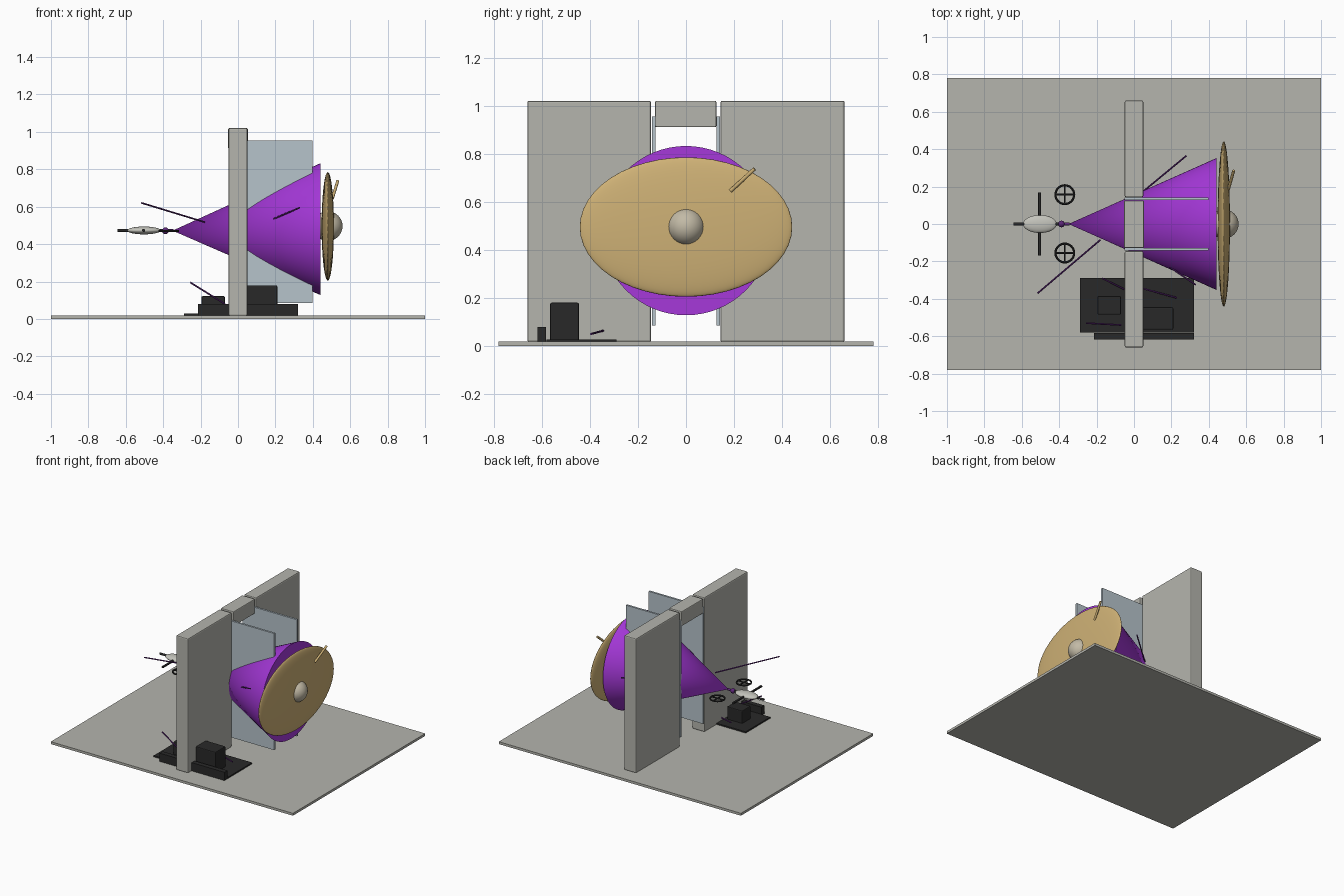
import bpy, math
from mathutils import Vector

if "Cube" in bpy.data.objects:
    bpy.data.objects.remove(bpy.data.objects["Cube"])


def colour(name, rgb):
    m = bpy.data.materials.new(name)
    m.diffuse_color = (*rgb, 1)
    m.use_nodes = True
    m.node_tree.nodes["Principled BSDF"].inputs["Base Color"].default_value = m.diffuse_color
    return m


STONE = colour("warm_grey", (0.46, 0.46, 0.42))
GLASS = colour("pale_blue_grey", (0.47, 0.55, 0.60))
PURPLE = colour("purple", (0.38, 0.04, 0.70))
DEEP = colour("dark_purple", (0.11, 0.02, 0.19))
TAN = colour("tan", (0.62, 0.44, 0.18))
BEIGE = colour("beige", (0.54, 0.49, 0.38))
SHIP = colour("light_grey", (0.55, 0.55, 0.50))
DARK = colour("charcoal", (0.022, 0.022, 0.022))


def finish(name, mat, smooth=False):
    o = bpy.context.object
    o.name = name
    o.data.materials.append(mat)
    if smooth:
        bpy.ops.object.shade_smooth_by_angle()
    return o


def box(name, mat, x, y, z, bevel=0.0):
    """Box from (min, max) ranges on each axis."""
    bpy.ops.mesh.primitive_cube_add(size=1, location=[sum(r) / 2 for r in (x, y, z)])
    o = finish(name, mat)
    o.scale = [r[1] - r[0] for r in (x, y, z)]
    bpy.ops.object.transform_apply(location=False, rotation=False)
    if bevel:
        b = o.modifiers.new("edge", 'BEVEL')
        b.width, b.segments = bevel, 2
    return o


def rod(name, mat, a, b, r, sides=12):
    a, b = Vector(a), Vector(b)
    d = b - a
    bpy.ops.mesh.primitive_cylinder_add(
        vertices=sides, radius=r, depth=d.length, location=(a + b) / 2,
        rotation=d.to_track_quat('Z', 'Y').to_euler())
    return finish(name, mat, True)


def ellipsoid(name, mat, loc, radii, seg=32):
    # poles lie on the x axis
    bpy.ops.mesh.primitive_uv_sphere_add(segments=seg, ring_count=seg // 2, radius=1,
                                         location=loc, rotation=(0, math.pi / 2, 0))
    bpy.ops.object.transform_apply(location=False, rotation=True, scale=False)
    o = finish(name, mat, True)
    o.scale = radii
    return o


# Ground slab, two walls with a lintel between, and side panels
box("ground_slab", STONE, (-1, 1), (-0.78, 0.78), (0, 0.018))
for side, lo, hi in (("front", -0.66, -0.145), ("back", 0.143, 0.66)):
    box(side + "_wall", STONE, (-0.05, 0.05), (lo, hi), (0.016, 1.02), 0.008)
box("lintel", STONE, (-0.053, 0.053), (-0.128, 0.126), (0.91, 1.02), 0.006)
for side, s in (("front", -1), ("back", 1)):
    box(side + "_panel", GLASS, (-0.05, 0.397), sorted((s * 0.127, s * 0.142)), (0.085, 0.955))

# Large cone with its tip at -x
bpy.ops.mesh.primitive_cone_add(vertices=64, radius1=0.352, radius2=0, depth=0.79,
                                location=(0.045, 0, 0.48), rotation=(0, -math.pi / 2, 0))
cone = finish("cone", PURPLE, True)
for v in cone.data.vertices:          # the tip sits slightly low
    if v.co.z > 0:
        v.co.x -= 0.008

# Oval dish, dome and mast
ellipsoid("oval_dish", TAN, (0.48, 0, 0.495), (0.033, 0.442, 0.29), 48)
ellipsoid("dome", BEIGE, (0.48, 0, 0.496), (0.079, 0.079, 0.079))
rod("dish_mast", TAN, (0.505, 0.185, 0.645), (0.533, 0.285, 0.737), 0.008)

# Small aircraft in front of the tip
ellipsoid("aircraft_body", SHIP, (-0.503, 0, 0.473), (0.09, 0.048, 0.021))
rod("aircraft_boom", DARK, (-0.645, 0, 0.473), (-0.40, 0, 0.473), 0.008)
rod("aircraft_wing", DARK, (-0.505, -0.168, 0.473), (-0.505, 0.168, 0.473), 0.008)
ellipsoid("tip_ball", DEEP, (-0.388, 0, 0.471), (0.018, 0.018, 0.018), 16)
rod("tip_link", DEEP, (-0.40, 0, 0.471), (-0.345, 0, 0.472), 0.008)

# Two flat rotors: ring with crossed spokes
for side, y in (("front", -0.155), ("back", 0.157)):
    c = Vector((-0.37, y, 0.47))
    bpy.ops.mesh.primitive_torus_add(major_radius=0.05, minor_radius=0.006,
                                     major_segments=32, minor_segments=8, location=c)
    finish(side + "_rotor_ring", DARK, True)
    for n, d in (("long", Vector((0.05, 0, 0))), ("cross", Vector((0, 0.05, 0)))):
        rod(f"{side}_rotor_{n}_spoke", DARK, c - d, c + d, 0.005, 8)

# Thin beams around the cone and over the equipment
beams = [
    ((-0.515, -0.37, 0.62), (-0.18, -0.085, 0.518)),
    ((0.05, 0.175, 0.49), (0.28, 0.365, 0.53)),
    ((0.19, -0.23, 0.535), (0.33, -0.325, 0.595)),
    ((-0.255, -0.53, 0.195), (-0.07, -0.54, 0.08)),
    ((0.03, -0.34, 0.065), (0.23, -0.395, 0.05)),
    ((-0.17, -0.29, 0.065), (-0.05, -0.35, 0.045)),
]
for i, (a, b) in enumerate(beams):
    rod(f"beam_{i + 1}", DEEP, a, b, 0.0045, 8)

# Equipment on its base plate
box("equipment_plate", DARK, (-0.29, 0.32), (-0.58, -0.29), (0.016, 0.028))
box("equipment_step", DARK, (-0.215, 0.32), (-0.617, -0.582), (0.016, 0.08))
box("tall_unit", DARK, (0.04, 0.21), (-0.565, -0.445), (0.02, 0.18), 0.006)
box("short_unit", DARK, (-0.195, -0.07), (-0.485, -0.385), (0.02, 0.122), 0.006)
